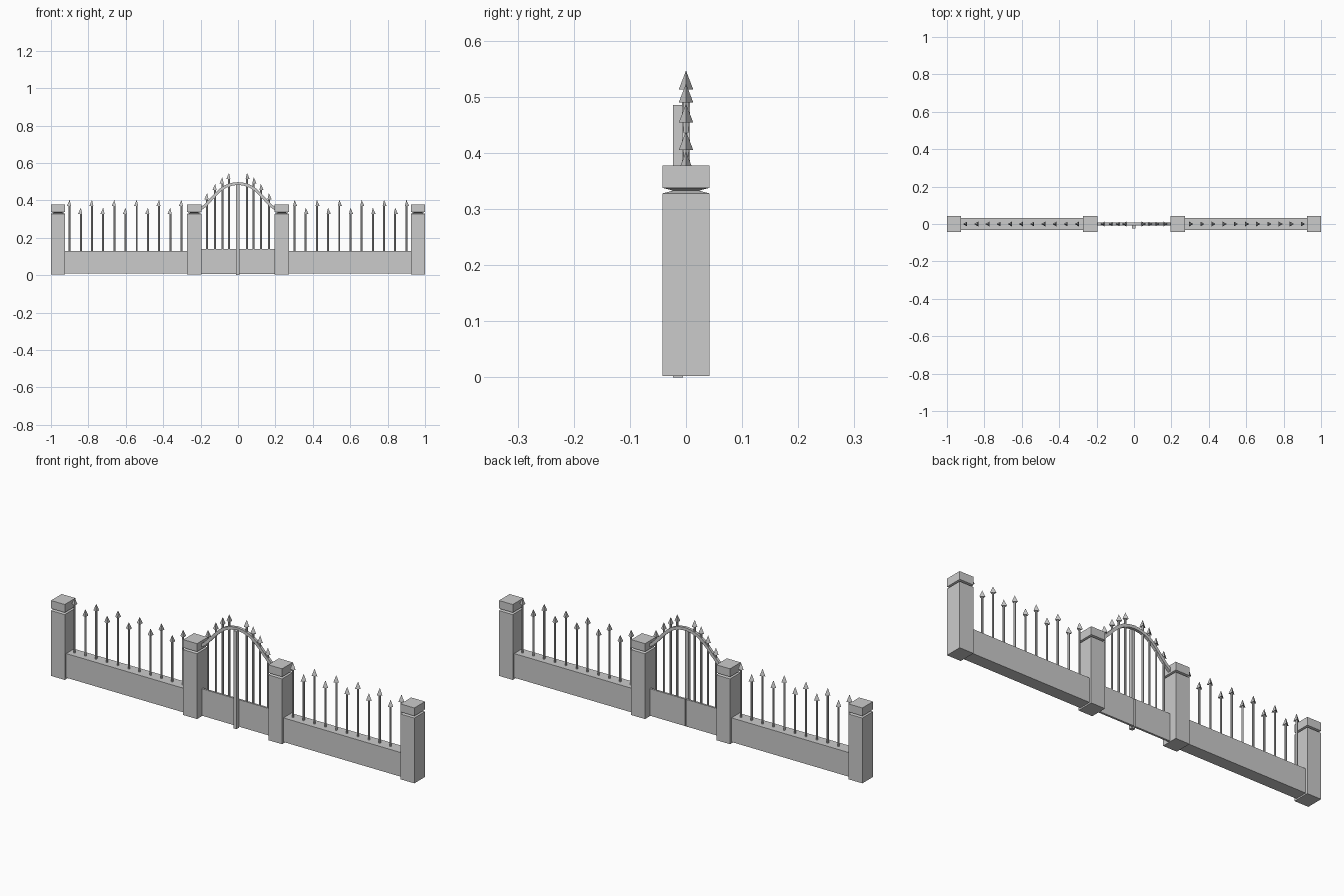
import bpy, bmesh, math
from mathutils import Vector

if "Cube" in bpy.data.objects:
    bpy.data.objects.remove(bpy.data.objects["Cube"])


def make_object(name, bm):
    bmesh.ops.recalc_face_normals(bm, faces=bm.faces)
    me = bpy.data.meshes.new(name)
    bm.to_mesh(me)
    bm.free()
    ob = bpy.data.objects.new(name, me)
    bpy.context.collection.objects.link(ob)
    return ob


def loft(name, rings):
    """Skin equal-length rings of points and close both ends."""
    bm = bmesh.new()
    vr = [[bm.verts.new(p) for p in r] for r in rings]
    n = len(vr[0])
    for a, b in zip(vr, vr[1:]):
        for i in range(n):
            bm.faces.new((a[i], a[(i + 1) % n], b[(i + 1) % n], b[i]))
    bm.faces.new(vr[0])
    bm.faces.new(vr[-1])
    return make_object(name, bm)


def rect(cx, cy, hx, hy, z):
    return [(cx - hx, cy - hy, z), (cx + hx, cy - hy, z),
            (cx + hx, cy + hy, z), (cx - hx, cy + hy, z)]


def box(name, x0, x1, y0, y1, z0, z1):
    cx, cy, hx, hy = (x0 + x1) / 2, (y0 + y1) / 2, (x1 - x0) / 2, (y1 - y0) / 2
    return loft(name, [rect(cx, cy, hx, hy, z0), rect(cx, cy, hx, hy, z1)])


def ring(x, r, z, sides, turn):
    return [(x + r * math.cos(turn + math.tau * i / sides),
             r * math.sin(turn + math.tau * i / sides), z) for i in range(sides)]


def spear(name, x, z0, tip, head=0.033):
    # thin rod with a three-sided pointed head, pointing away from the middle
    turn = 0 if x > 0 else math.pi
    loft(name + "_rod", [ring(x, 0.0052, z0, 6, turn),
                         ring(x, 0.0052, tip - head + 0.002, 6, turn)])
    loft(name + "_head", [ring(x, 0.0150, tip - head, 3, turn),
                          ring(x, 0.0004, tip, 3, turn)])


for s, side in ((-1, "left"), (1, "right")):
    # pillars with a notch under the cap
    for cx, place in ((0.962, "outer"), (0.234, "inner")):
        prof = [(0.038, 0.042, 0.003), (0.038, 0.042, 0.328), (0.021, 0.023, 0.333),
                (0.038, 0.042, 0.338), (0.038, 0.042, 0.378)]
        loft(f"{side}_{place}_pillar", [rect(s * cx, 0, hx, hy, z) for hx, hy, z in prof])

    # low wall
    x0, x1 = sorted((s * 0.26, s * 0.94))
    box(f"{side}_wall", x0, x1, -0.031, 0.031, 0.01, 0.13)

    # fence spears, alternating tall and short
    for i in range(11):
        spear(f"{side}_fence_spear_{i}", s * (0.302 + 0.0598 * i), 0.125,
              0.36 if i % 2 else 0.402)

    # gate leaf: lower panel and spears
    x0, x1 = sorted((s * 0.003, s * 0.205))
    box(f"{side}_gate_panel", x0, x1, -0.005, 0.005, 0.006, 0.14)
    for i, (x, tip) in enumerate(((0.048, 0.546), (0.084, 0.523),
                                  (0.122, 0.487), (0.165, 0.438))):
        spear(f"{side}_gate_spear_{i}", s * x, 0.135, tip)

# centre bar of the gate
box("gate_centre_bar", -0.010, 0.008, -0.023, -0.005, 0.0, 0.486)

# bell-shaped arch rail swept with a square section
half = [(0.205, 0.350), (0.18, 0.368), (0.155, 0.393), (0.125, 0.426), (0.095, 0.455),
        (0.065, 0.475), (0.033, 0.486)]
path = [Vector((-x, 0, z)) for x, z in half] + [Vector((0, 0, 0.490))] \
    + [Vector((x, 0, z)) for x, z in reversed(half)]
rings = []
for i, p in enumerate(path):
    t = (path[min(i + 1, len(path) - 1)] - path[max(i - 1, 0)]).normalized()
    n = Vector((-t.z, 0, t.x))
    rings.append([p + n * a * 0.0075 + Vector((0, b * 0.007, 0))
                  for a, b in ((-1, -1), (1, -1), (1, 1), (-1, 1))])
loft("gate_arch", rings)
